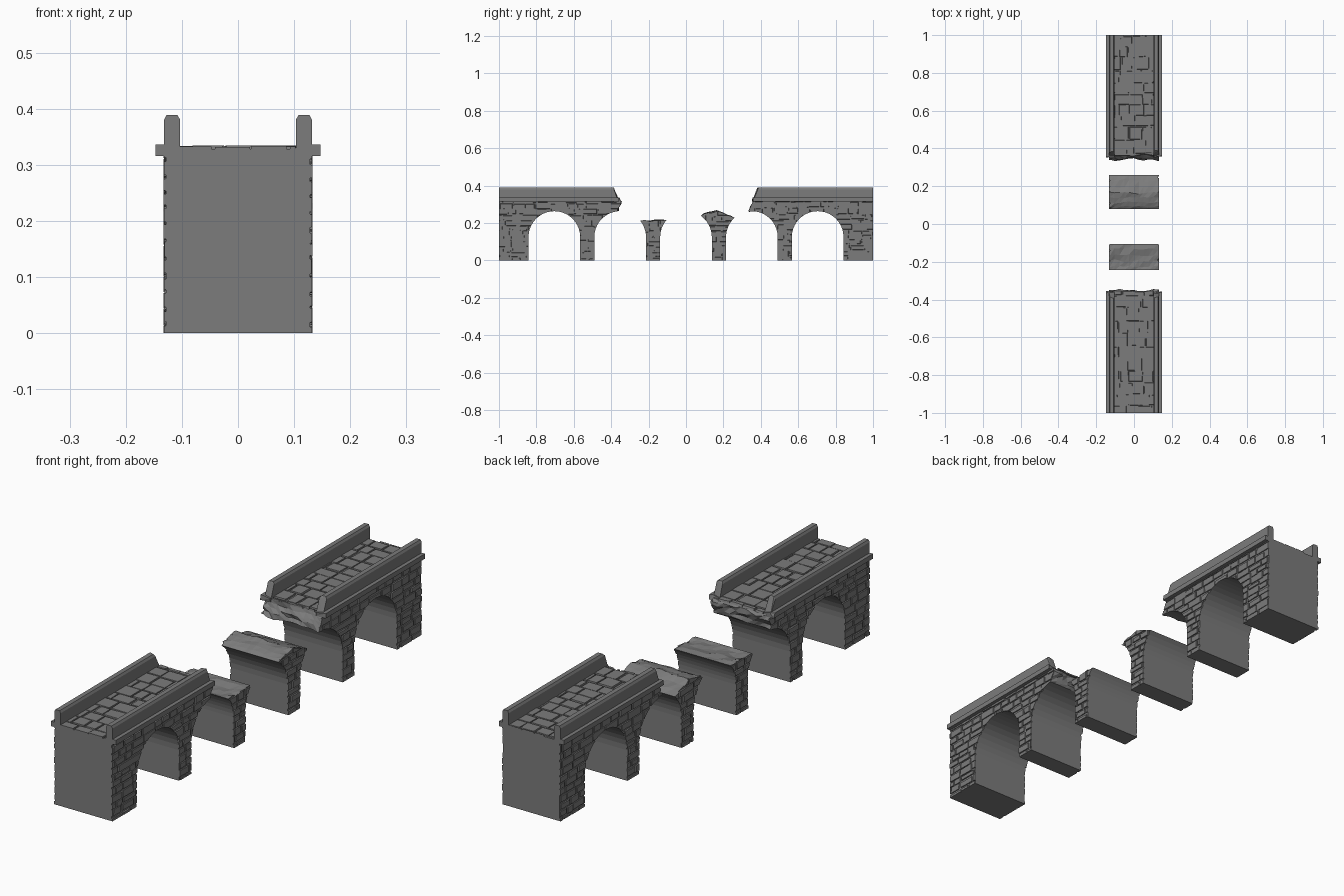
import bpy, bmesh, math, random
from mathutils import noise, Vector

if "Cube" in bpy.data.objects:
    bpy.data.objects.remove(bpy.data.objects["Cube"])

random.seed(7)
stone = bpy.data.materials.new("grey_stone")
stone.diffuse_color = (0.2, 0.2, 0.2, 1)
stone.use_nodes = True
stone.node_tree.nodes["Principled BSDF"].inputs["Base Color"].default_value = stone.diffuse_color

SPRING, R, PITCH = 0.125, 0.138, 0.352      # arch spring height, radius, spacing


def finish(bm, name):
    bmesh.ops.recalc_face_normals(bm, faces=bm.faces)
    me = bpy.data.meshes.new(name)
    bm.to_mesh(me)
    bm.free()
    me.materials.append(stone)
    ob = bpy.data.objects.new(name, me)
    bpy.context.collection.objects.link(ob)
    return ob


def arc(cy, a0, a1, n):
    """Points of an arch soffit, as (y, z, rough)."""
    out = []
    for i in range(n + 1):
        a = math.radians(a0 + (a1 - a0) * i / n)
        out.append((cy + R * math.cos(a), SPRING + R * math.sin(a), 0))
    return out


def loft(name, prof, half_w, seed):
    """Extrude a (y, z, rough) profile along x; rough points wander like broken stone."""
    bm = bmesh.new()
    rings = []
    n_x = 10
    for k in range(n_x + 1):
        x = -half_w + 2 * half_w * k / n_x
        ring = []
        for i, (y, z, r) in enumerate(prof):
            xs = max(-0.128, min(0.128, x))
            d = noise.noise_vector(Vector((xs * 17 + seed, i * 0.9, seed * 3.1)))
            ring.append(bm.verts.new((x, y + d.x * r, z + d.y * r * 0.7)))
        rings.append(ring)
    n = len(prof)
    for a, b in zip(rings, rings[1:]):
        for i in range(n):
            j = (i + 1) % n
            if prof[i][2] or prof[j][2]:
                bm.faces.new((a[i], a[j], b[j]))
                bm.faces.new((a[i], b[j], b[i]))
            else:
                bm.faces.new((a[i], a[j], b[j], b[i]))
    bm.faces.new(rings[0])
    bm.faces.new(rings[-1])
    return finish(bm, name)


def brick(bm, u0, u1, v0, v1, place):
    """A slightly irregular block; place(u, v, t) maps to space, t = 0 root, 1 face."""
    gaps = [random.choice((0.0004, 0.0015, 0.0042)) for _ in range(4)]
    u0, u1, v0, v1 = u0 + gaps[0], u1 - gaps[1], v0 + gaps[2], v1 - gaps[3]
    lift = random.uniform(0.75, 1.0)
    root, face = [], []
    for u, v, su, sv in ((u0, v0, 1, 1), (u1, v0, -1, 1), (u1, v1, -1, -1), (u0, v1, 1, -1)):
        root.append(bm.verts.new(place(u, v, 0)))
        face.append(bm.verts.new(place(u + su * random.uniform(0, .0025),
                                       v + sv * random.uniform(0, .0025), lift)))
    bm.faces.new(root)
    bm.faces.new(face)
    for i in range(4):
        j = (i + 1) % 4
        bm.faces.new((root[i], root[j], face[j], face[i]))


def courses(bm, u_range, v_range, row_h, lengths, place):
    v = v_range[0]
    while v < v_range[1]:
        h = row_h * random.uniform(0.85, 1.15)
        u = u_range[0] - random.uniform(0, lengths[1])
        while u < u_range[1]:
            w = random.uniform(*lengths)
            a, b = max(u, u_range[0]), min(u + w, u_range[1])
            if b - a > 0.012:
                brick(bm, a, b, v, min(v + h, v_range[1]), place)
            u += w
        v += h


def stonework(name, clip, y0, y1, ztop, deck):
    """Raised blocks on both sides (and the deck), trimmed to the clip outline."""
    bm = bmesh.new()
    for s in (-1, 1):
        courses(bm, (y0, y1), (-0.012, ztop), 0.029, (0.04, 0.085),
                lambda u, v, t, s=s: (s * (0.125 + 0.008 * t), u, v))
    if deck:
        courses(bm, (-0.108, 0.108), (y0, y1), 0.066, (0.045, 0.085),
                lambda u, v, t: (u, v, 0.325 + 0.009 * t))
    ob = finish(bm, name)
    mod = ob.modifiers.new("trim", 'BOOLEAN')
    mod.operation, mod.solver, mod.object = 'INTERSECT', 'EXACT', clip
    dg = bpy.context.evaluated_depsgraph_get()
    me = bpy.data.meshes.new_from_object(ob.evaluated_get(dg))
    ob.modifiers.clear()
    ob.data = me
    bpy.data.objects.remove(clip)
    return ob


def rail(name, section, s, sx, y_end, lean):
    """Bar along y from the outer end to a leaning broken end."""
    bm = bmesh.new()
    ends = [[], []]
    for x, z in section:
        ye = y_end + (z - 0.333) * lean + random.uniform(-0.005, 0.005)
        ends[0].append(bm.verts.new((sx * x, s * 1.0, z)))
        ends[1].append(bm.verts.new((sx * x, s * ye, z)))
    n = len(section)
    for i in range(n):
        j = (i + 1) % n
        bm.faces.new((ends[0][i], ends[0][j], ends[1][j], ends[1][i]))
    bm.faces.new(ends[0])
    bm.faces.new(ends[1])
    bmesh.ops.triangulate(bm, faces=[f for f in bm.faces if len(f.verts) > 4])
    return finish(bm, name)


PARAPET = [(0.103, 0.325), (0.103, 0.380), (0.108, 0.389),
           (0.127, 0.389), (0.132, 0.380), (0.132, 0.325)]
LEDGE = [(0.104, 0.316), (0.104, 0.331), (0.131, 0.336), (0.147, 0.336), (0.147, 0.316)]


# --- standing bridge ends: abutment, full arch, pier, broken half arch ---
def bridge_end(side, s, broken, y_rail, seed):
    def profile(top):
        p = [(1, 0, 0), (1, top, 0), (0.40, top, 0), (broken[0][0], top, 0.012)]
        p += [(y, z, 0.016) for y, z in broken[1:]]
        p += arc(PITCH, 84, 0, 9) + [(PITCH + R, 0, 0), (2 * PITCH - R, 0, 0)]
        p += arc(2 * PITCH, 180, 0, 20) + [(2 * PITCH + R, 0, 0)]
        return [(s * y, z, r) for y, z, r in p]
    loft(side + "_bridge_core", profile(0.328), 0.128, seed)
    clip = loft("trim_shape", profile(0.345), 0.15, seed)
    y0, y1 = sorted((s * 0.31, s * 1.03))
    stonework(side + "_bridge_blocks", clip, y0, y1, 0.325, True)
    for sx, hand in ((-1, "left"), (1, "right")):
        rail(f"{side}_{hand}_parapet", PARAPET, s, sx, y_rail, 0.45)
        rail(f"{side}_{hand}_ledge", LEDGE, s, sx, y_rail - 0.003, 0.1)


bridge_end("front", -1, [(0.364, 0.328), (0.354, 0.318), (0.352, 0.303),
                         (0.358, 0.285), (0.362, 0.268)], 0.364, 2.3)
bridge_end("back", 1, [(0.364, 0.328), (0.362, 0.312), (0.352, 0.297),
                       (0.346, 0.282), (0.339, 0.264)], 0.361, 5.7)


# --- two lone broken piers ---
def lone_pier(name, cl, al, cr, ar, top, seed):
    p = [(cl + R, 0, 0)] + arc(cl, 0, al, 6)
    p += [(y, z, 0.014) for y, z in top]
    p += arc(cr, ar, 180, 6) + [(cr - R, 0, 0)]
    loft(name + "_core", p, 0.128, seed)
    clip = loft("trim_shape", p, 0.15, seed)
    stonework(name + "_blocks", clip, cl + 0.02, cr - 0.02, 0.30, False)


lone_pier("front_pier", -PITCH, 39, 0, 139.5,
          [(-0.225, 0.211), (-0.195, 0.208), (-0.165, 0.214), (-0.13, 0.216)], 1.4)
lone_pier("back_pier", 0, 55, PITCH, 132,
          [(0.092, 0.249), (0.115, 0.254), (0.14, 0.257), (0.166, 0.265),
           (0.195, 0.250), (0.23, 0.241)], 8.2)
